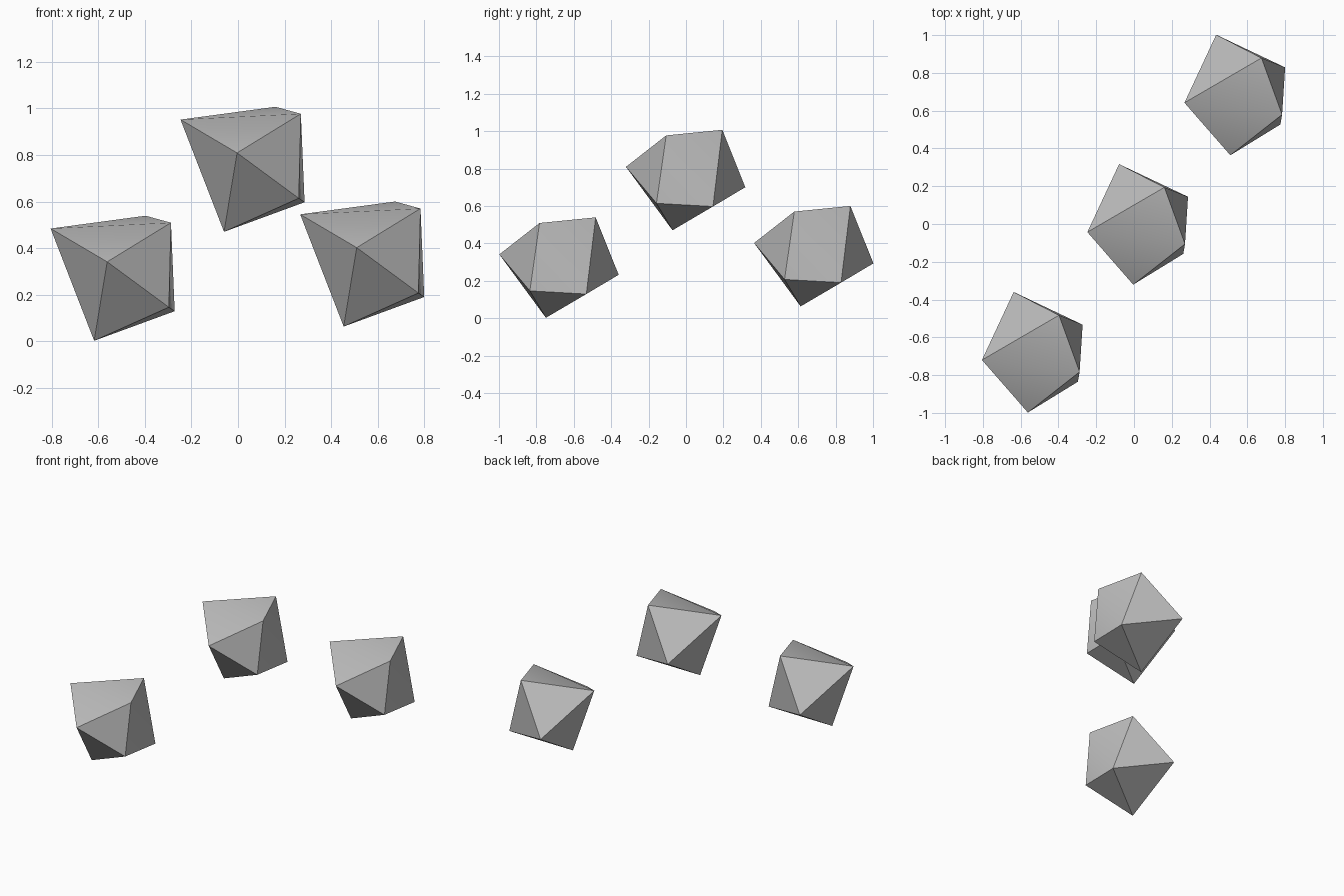
import bpy
import bmesh
import math
from mathutils import Vector

cube = bpy.data.objects.get("Cube")
if cube:
    bpy.data.objects.remove(cube, do_unlink=True)

# Single stone grey
grey = bpy.data.materials.new("stone grey")
grey.use_nodes = True
colour = (0.5, 0.5, 0.5, 1.0)
grey.diffuse_color = colour
shader = next(n for n in grey.node_tree.nodes if n.type == 'BSDF_PRINCIPLED')
shader.inputs["Base Color"].default_value = colour

# Corners of one faceted rock, relative to its own centre
CENTRE = Vector((0.02, 0.0, 0.74))
CORNERS = [
    (-0.247, -0.043, 0.952),  # top left
    (0.161, 0.194, 1.007),    # top back
    (0.270, -0.106, 0.977),   # top right
    (-0.004, -0.321, 0.809),  # front
    (0.286, 0.144, 0.597),    # lower right back
    (0.261, -0.158, 0.614),   # lower right front
    (-0.060, -0.072, 0.470),  # bottom tip
    (-0.079, 0.317, 0.700),   # back
]


def add_rock(name, offset):
    """Wrap the corners in a convex hull and place it."""
    bm = bmesh.new()
    for corner in CORNERS:
        bm.verts.new(Vector(corner) - CENTRE)
    bmesh.ops.convex_hull(bm, input=bm.verts)
    bmesh.ops.recalc_face_normals(bm, faces=bm.faces)
    mesh = bpy.data.meshes.new(name)
    bm.to_mesh(mesh)
    bm.free()
    mesh.materials.append(grey)
    rock = bpy.data.objects.new(name, mesh)
    rock.location = CENTRE + Vector(offset)
    bpy.context.collection.objects.link(rock)
    # Only the shallow ridge on top blends; all other edges stay sharp
    bpy.ops.object.select_all(action='DESELECT')
    rock.select_set(True)
    bpy.context.view_layer.objects.active = rock
    bpy.ops.object.shade_smooth_by_angle(angle=math.radians(30))


# Three matching rocks along a diagonal, the middle one raised
for name, offset in (
    ("front_rock", (-0.558, -0.677, -0.468)),
    ("middle_rock", (0.0, 0.0, 0.0)),
    ("back_rock", (0.514, 0.685, -0.407)),
):
    add_rock(name, offset)
